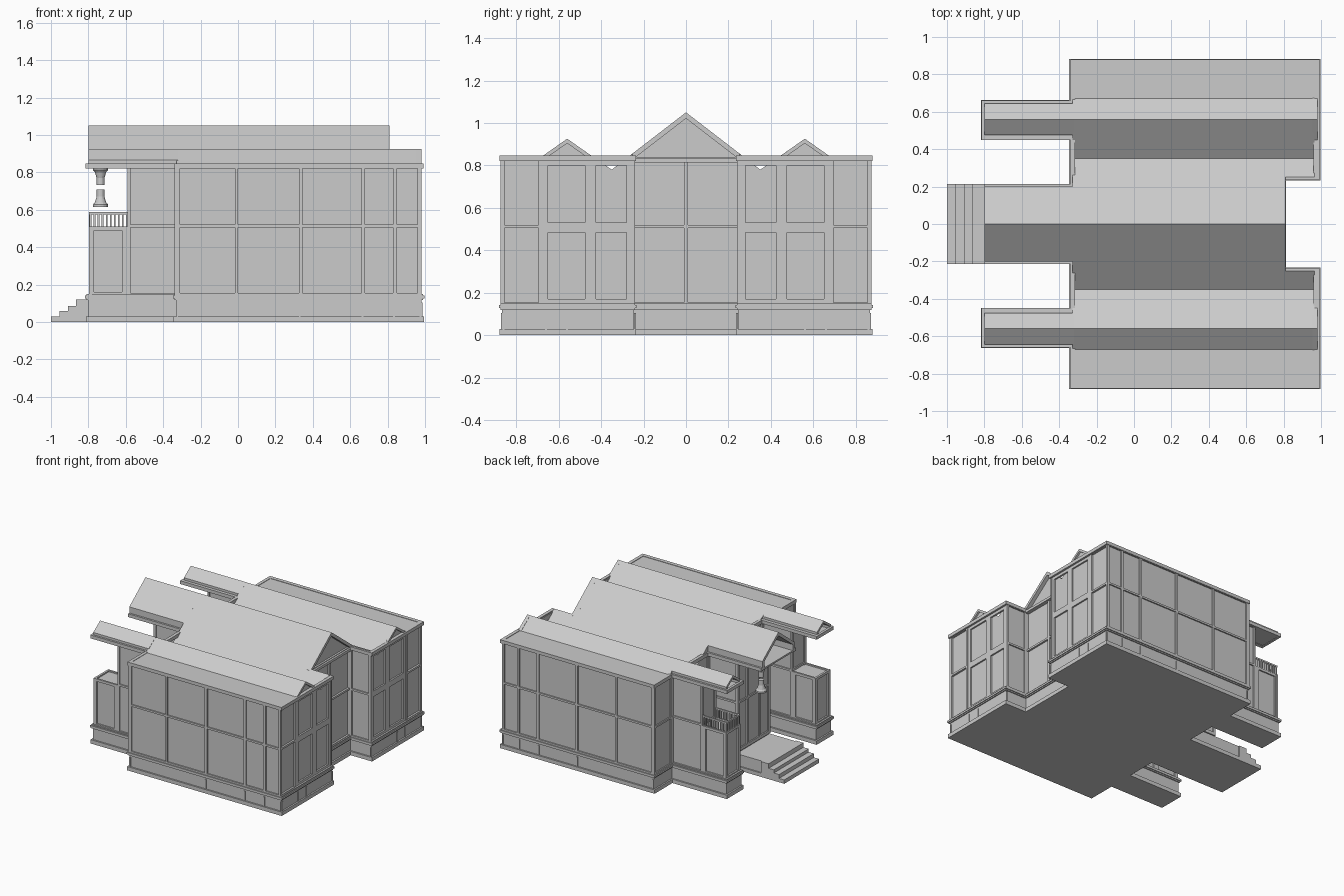
import bpy, bmesh, math

if "Cube" in bpy.data.objects:
    bpy.data.objects.remove(bpy.data.objects["Cube"])

grey = bpy.data.materials.new("plain grey")
grey.diffuse_color = (0.6, 0.6, 0.6, 1)
grey.use_nodes = True
grey.node_tree.nodes["Principled BSDF"].inputs["Base Color"].default_value = grey.diffuse_color


def finish(name, bm):
    bmesh.ops.recalc_face_normals(bm, faces=bm.faces)
    me = bpy.data.meshes.new(name)
    bm.to_mesh(me)
    bm.free()
    me.materials.append(grey)
    ob = bpy.data.objects.new(name, me)
    bpy.context.collection.objects.link(ob)
    return ob


def add_box(bm, x0, x1, y0, y1, z0, z1):
    vs = bmesh.ops.create_cube(bm, size=1)["verts"]
    for v in vs:
        v.co = ((x0 + x1) / 2 + v.co.x * (x1 - x0),
                (y0 + y1) / 2 + v.co.y * (y1 - y0),
                (z0 + z1) / 2 + v.co.z * (z1 - z0))


def boxes(name, items):
    bm = bmesh.new()
    for it in items:
        add_box(bm, *it)
    return finish(name, bm)


def prism(name, profile, x0, x1):
    """Extrude a (y, z) profile along x."""
    bm = bmesh.new()
    f = bm.faces.new([bm.verts.new((x0, y, z)) for y, z in profile])
    ext = bmesh.ops.extrude_face_region(bm, geom=[f])["geom"]
    for v in ext:
        if isinstance(v, bmesh.types.BMVert):
            v.co.x = x1
    return finish(name, bm)


def flip(profile):
    return [(-y, z) for y, z in reversed(profile)]


def gaps(lo, hi, spans):
    """Intervals of lo..hi left free by the panel spans."""
    edges = [lo] + [v for s in spans for v in s] + [hi]
    return [(a, b) for a, b in zip(edges[::2], edges[1::2]) if b - a > 1e-4]


ROWS = [(.155, .505), (.52, .82)]


def frame(name, axis, plane, depth, u0, u1, panels, rows=ROWS, z0=.13, z1=.84):
    """Raised stiles and rails around sunken wall panels."""
    d0, d1 = sorted((plane - (.004 if depth > 0 else -.004), plane + depth))
    bars = [(a, b, z0, z1) for a, b in gaps(u0, u1, panels)]
    bars += [(u0, u1, a, b) for a, b in gaps(z0, z1, rows)]
    boxes(name, [(d0, d1, a, b, c, d) if axis == "x" else (a, b, d0, d1, c, d)
                 for a, b, c, d in bars])


def mirror_y(spans):
    return [(-b, -a) for a, b in reversed(spans)]


# --- base: plinth, foundation wall and moulding for each block
blocks = [(-.33, .795, -.865, .865)]
for s in (1, -1):
    for x0, x1, ya, yb in ((.78, .98, .25, .865), (-.8, -.3, .465, .645)):
        blocks.append((x0, x1, *sorted((s * ya, s * yb))))


def grown(e, z0, z1):
    return [(a - e, b + e, c - e, d + e, z0, z1) for a, b, c, d in blocks]


boxes("plinth", grown(.014, 0, .03) + [(-.81, -.3, -.215, .215, 0, .03)])
boxes("foundation", grown(.002, .02, .13))
boxes("moulding_lower", grown(.01, .118, .15))
boxes("moulding_upper", grown(.017, .127, .142))

# --- thin foundation strips
strips = []
for s in (1, -1):
    for x in (-.325, .33, .665, .835, .975):
        strips.append((x - .005, x + .005, s * .868 - .005, s * .868 + .005, .03, .105))
    for y in (.24, .56, .66, .86):
        strips.append((.977, .987, s * y - .005, s * y + .005, .03, .105))
boxes("foundation_strips", strips)

# --- porch deck and stairs
boxes("porch_deck", [(-.81, -.3, -.205, .205, .02, .12)])
boxes("stairs", [(-1 + i * .045, -.8, -.215, .215, 0, h)
                 for i, h in enumerate((.03, .06, .085, .12))])

# --- main hall with its three-ridged roof
half = [(.865, .03), (.865, .845), (.67, .845), (.56, .925), (.35, .78)]
prism("main_hall", half + [(0, 1.05)] + flip(half), -.33, .78)
side = [(.25, .03)] + half + [(.25, .857)]
prism("rear_bay_north", side, .77, .965)
prism("rear_bay_south", flip(side), .77, .965)

# --- front rooms and balcony blocks
rooms = [(-.58, -.3, -.19, .19, .1, .84)]
for s in (1, -1):
    ya, yb = sorted((s * .475, s * .635))
    rooms += [(-.58, -.3, ya, yb, .1, .84), (-.785, -.57, ya, yb, .1, .5)]
boxes("front_rooms", rooms)


# --- gabled roofs: hollow chevrons
def chevron(name, yc, h, edge, peak, foot, x0, x1, t=.024):
    outer = [(-h, foot), (-h, edge), (0, peak), (h, edge), (h, foot)]
    k = (peak - edge) / h
    w = h - t
    inner = [(w, foot), (w, peak - t * 1.2 - k * w), (0, peak - t * 1.2)]
    inner += [(-w, peak - t * 1.2 - k * w), (-w, foot)]
    prism(name, [(yc + y, z) for y, z in outer + inner], x0, x1)


chevron("porch_roof", 0, .2, .896, 1.05, .835, -.8, -.32)
chevron("rear_gable_trim", 0, .26, .85, 1.05, .82, .77, .81)
for s, n in ((1, "north"), (-1, "south")):
    chevron("wing_roof_" + n, s * .56, .085, .866, .926, .835, -.8, -.32, .018)
    chevron("rear_gable_trim_" + n, s * .56, .115, .845, .926, .83, .955, .98, .018)

# --- cornices, eaves and ceilings
cor = [(-.8, -.32, -.2, .2, .825, .838), (.77, .81, -.255, .255, .815, .835)]
for s in (1, -1):
    for x0, x1, ya, yb in ((-.34, .992, .85, .88), (.966, .992, .235, .88),
                           (-.34, -.315, .2, .88), (.79, .99, .235, .26),
                           (-.8, -.32, .19, .215), (-.815, -.32, .635, .66),
                           (-.815, -.32, .45, .48), (-.815, -.795, .45, .66)):
        cor.append((x0, x1, *sorted((s * ya, s * yb)), .822, .848))
    cor.append((-.8, -.32, *sorted((s * .46, s * .65)), .825, .838))
boxes("cornice", cor)

# --- wall panelling
long_panels = [(-.31, -.015), (0, .325), (.345, .66), (.68, .83), (.85, .965)]
low = [(.16, .49)]
for s, n in ((1, "north"), (-1, "south")):
    m = (lambda p: p) if s == 1 else mirror_y
    frame("side_panels_" + n, "y", s * .865, s * .01, -.335, .98, long_panels)

    def cross(name, plane, depth, u0, u1, panels, **kw):
        a, b = sorted((s * u0, s * u1))
        frame(name + "_" + n, "x", plane, depth, a, b, m(panels), **kw)

    cross("rear_corner_panel", .965, .015, .675, .875, [(.695, .855)])
    cross("rear_bay_panels", .965, .012, .25, .675, [(.28, .425), (.475, .65)],
          rows=[(.17, .485), (.53, .8)])
    cross("front_corner_panel", -.33, -.01, .64, .875, [(.67, .855)])
    cross("front_recess_panel", -.33, -.01, .19, .475, [(.215, .45)])
    cross("wing_end_panel", -.58, -.01, .47, .64, [(.49, .62)])
    cross("balcony_end_panel", -.785, -.012, .463, .647, [(.49, .62)], rows=low, z1=.51)
    frame("rear_recess_panel_" + n, "y", s * .25, -s * .01, .785, .98, [(.815, .96)])
    # wing long sides, outer and inner
    for y, d, k in ((.635, .01, "outer"), (.475, -.01, "inner")):
        frame(f"wing_{k}_panel_{n}", "y", s * y, s * d, -.59, -.32, [(-.575, -.335)])
        frame(f"balcony_{k}_panel_{n}", "y", s * y, s * d, -.797, -.585,
              [(-.77, -.62)], rows=low, z1=.51)
    frame("porch_room_side_" + n, "y", s * .19, s * .01, -.59, -.32, [(-.57, -.34)])
frame("rear_centre_panels", "x", .78, .015, -.255, .255, [(-.24, -.01), (.01, .24)])
frame("entrance_panels", "x", -.58, -.01, -.2, .2, [(-.175, -.085), (-.065, .065), (.085, .175)])

# --- balcony railing on the north wing
rail = []
for y in (.475, .635):
    rail.append((-.795, -.59, y - .006, y + .006, .575, .587))
    rail += [(x - .005, x + .005, y - .005, y + .005, .5, .58)
             for x in [-.788 + i * .0215 for i in range(10)]]
rail.append((-.797, -.785, .47, .64, .575, .587))
rail += [(-.796, -.786, y - .005, y + .005, .5, .58) for y in [.497 + i * .021 for i in range(7)]]
boxes("balcony_railing", rail)


# --- porch column, in two turned pieces
def lathe(name, x, y, rings, n=16):
    bm = bmesh.new()
    loops = [[bm.verts.new((x + r * math.cos(2 * math.pi * i / n),
                            y + r * math.sin(2 * math.pi * i / n), z)) for i in range(n)]
             for r, z in rings]
    for a, b in zip(loops, loops[1:]):
        for i in range(n):
            j = (i + 1) % n
            bm.faces.new((a[i], a[j], b[j], b[i]))
    bm.faces.new(loops[0])
    bm.faces.new(loops[-1])
    finish(name, bm)


turned = [(.04, .105), (.04, .092), (.03, .08), (.024, .06), (.021, .05), (.021, .012)]
lathe("column_capital", -.735, .12, [(r, .72 + z) for r, z in turned])
lathe("column_base", -.735, .12, [(r, .72 - z) for r, z in turned])
